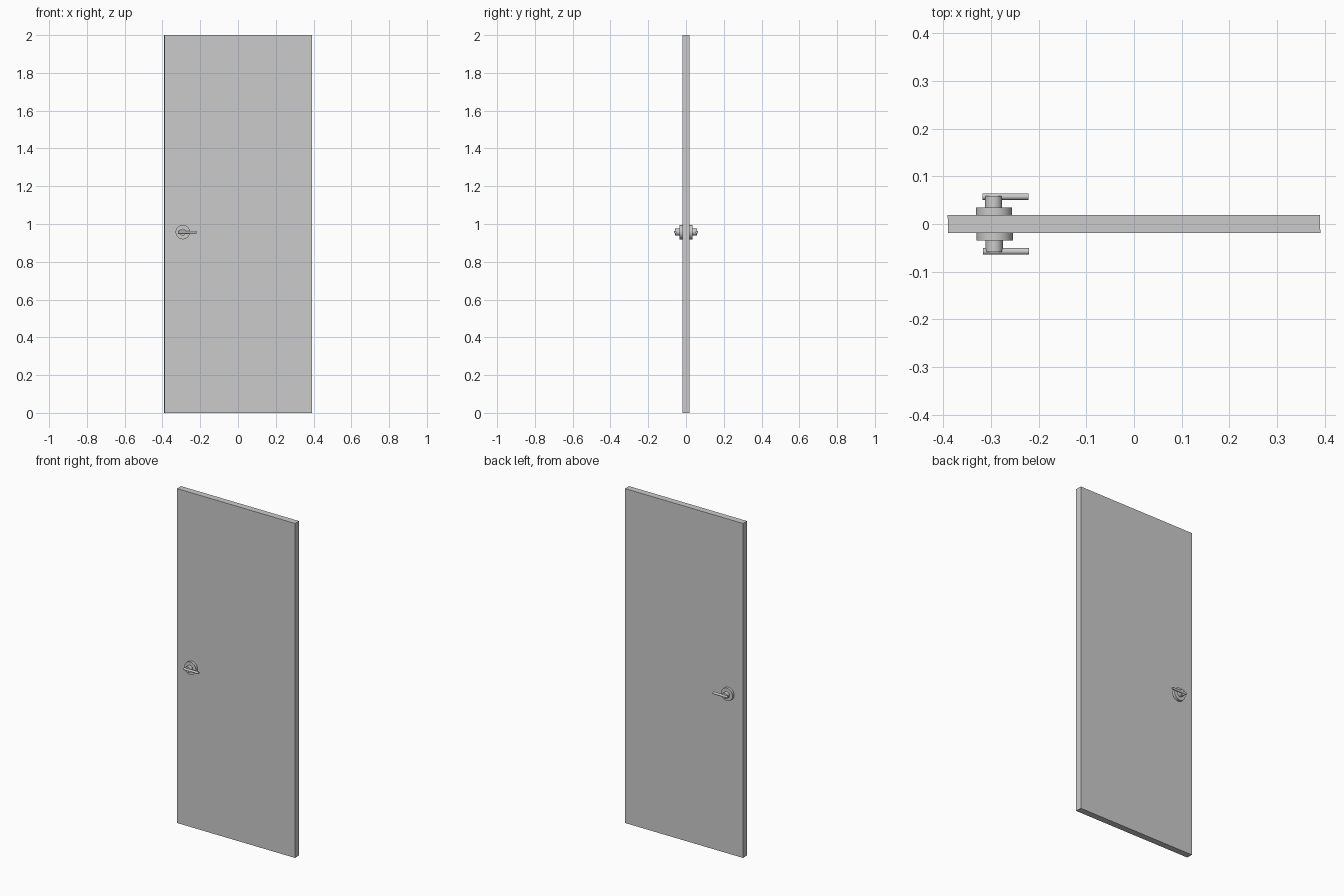
import bpy, bmesh
from math import pi
from mathutils import Matrix

if "Cube" in bpy.data.objects:
    bpy.data.objects.remove(bpy.data.objects["Cube"])

HX, HZ = -0.293, 0.957   # handle axis


def cylinder(name, radius, start, end, sides=32):
    """Cylinder running between two points along x or y."""
    bpy.ops.mesh.primitive_cylinder_add(vertices=sides, radius=radius, depth=1)
    ob = bpy.context.object
    ob.name = name
    axis = 0 if abs(end[0] - start[0]) > 1e-6 else 1
    length = abs(end[axis] - start[axis])
    turn = Matrix.Rotation(pi / 2, 4, 'Y' if axis == 0 else 'X')
    ob.data.transform(turn @ Matrix.Diagonal((1, 1, length, 1)))
    ob.location = [(a + b) / 2 for a, b in zip(start, end)]
    bpy.ops.object.shade_smooth_by_angle()
    return ob


# Door slab, its side edges very slightly angled for clearance
bm = bmesh.new()
bmesh.ops.create_cube(bm, size=1)
bmesh.ops.scale(bm, vec=(0.781, 0.038, 2), verts=bm.verts)
for v in bm.verts:
    v.co.x -= 0.03 * v.co.y
    v.co.z += 1
mesh = bpy.data.meshes.new("door_slab")
bm.to_mesh(mesh)
bm.free()
bpy.context.collection.objects.link(bpy.data.objects.new("door_slab", mesh))

# Handle set on each face of the door
for side, s in (("front", -1), ("back", 1)):
    x = HX - s * 0.0006
    # Round backplate
    cylinder(side + "_backplate", 0.038, (x, s * 0.017, HZ), (x, s * 0.0345, HZ), 48)
    # Spindle neck
    cylinder(side + "_neck", 0.018, (x - 0.001, s * 0.034, HZ), (x - 0.001, s * 0.059, HZ))
    # Lever bar crossing the neck
    cylinder(side + "_lever", 0.007, (x - 0.024, s * 0.0575, HZ), (x + 0.0725, s * 0.0575, HZ), 24)
